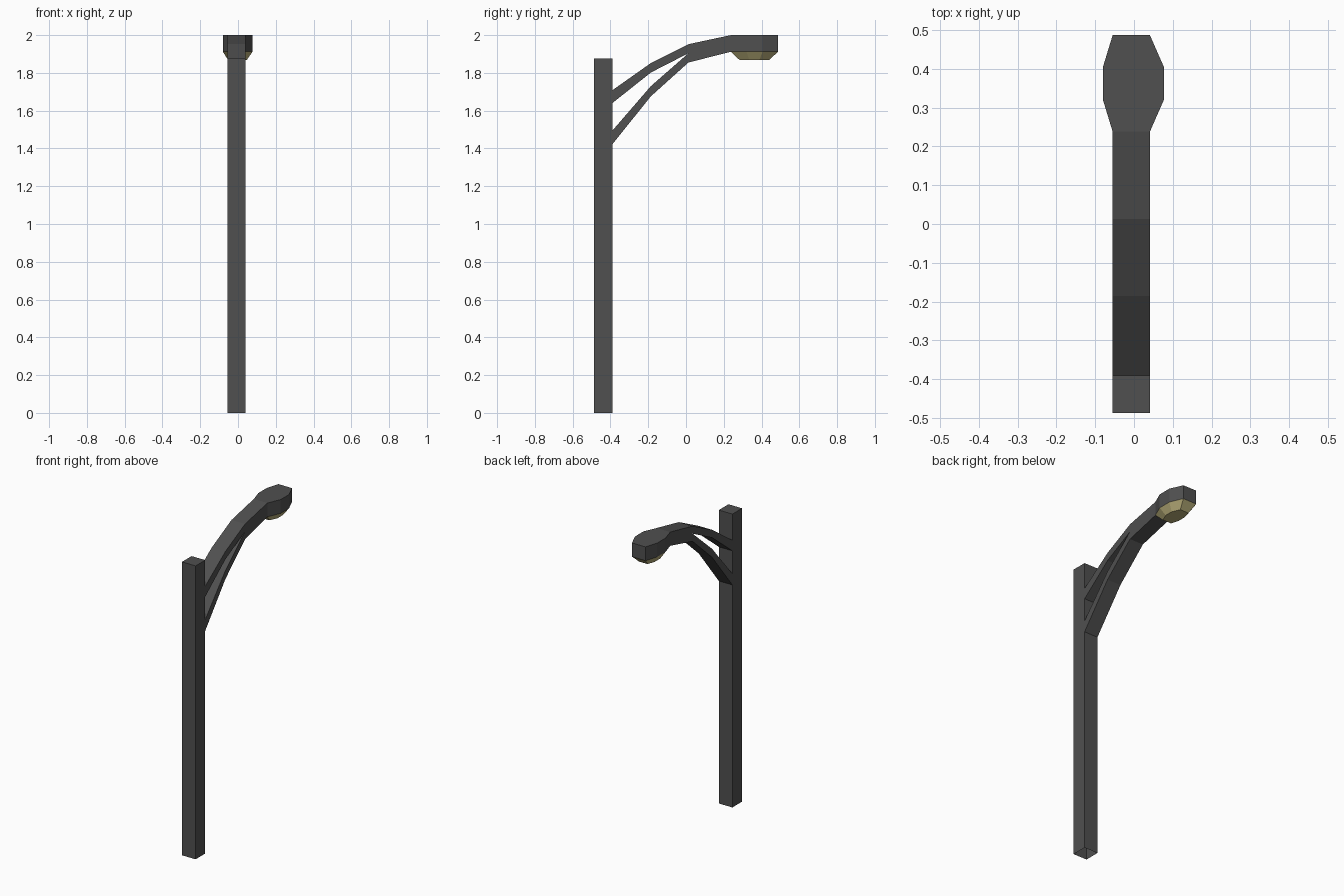
import bpy
from mathutils import Vector

if "Cube" in bpy.data.objects:
    bpy.data.objects.remove(bpy.data.objects["Cube"])


def material(name, color):
    m = bpy.data.materials.new(name)
    m.diffuse_color = (*color, 1)
    m.use_nodes = True
    m.node_tree.nodes["Principled BSDF"].inputs["Base Color"].default_value = m.diffuse_color
    return m


METAL = material("dark_metal", (0.08, 0.08, 0.08))
GLOW = material("lamp_glass", (0.5, 0.44, 0.2))
X0, X1 = -0.055, 0.041          # shared width of pole and arms


def loft(name, rings, mat, cap_start=False, cap_end=False, skip=()):
    """Skin a series of equal-sized rings; skip leaves out hidden joint sides."""
    n = len(rings[0])
    verts = [v for ring in rings for v in ring]
    faces = []
    for r in range(len(rings) - 1):
        for i in range(n):
            if i not in skip:
                j = (i + 1) % n
                faces.append((r*n + i, r*n + j, (r+1)*n + j, (r+1)*n + i))
    if cap_start:
        faces.append(tuple(reversed(range(n))))
    if cap_end:
        faces.append(tuple(range(len(verts) - n, len(verts))))
    mesh = bpy.data.meshes.new(name)
    mesh.from_pydata(verts, [], faces)
    mesh.materials.append(mat)
    obj = bpy.data.objects.new(name, mesh)
    bpy.context.collection.objects.link(obj)
    return obj


def flat_ring(outline, z):
    return [(x, y, z) for x, y in outline]


def arm(name, sections):
    """Rectangular beam through (y, bottom z, top z) sections."""
    rings = [[(X1, y, b), (X0, y, b), (X0, y, t), (X1, y, t)]
             for y, b, t in sections]
    return loft(name, rings, METAL)


# Square pole, open at the foot
square = [(X0, -0.487), (X1, -0.487), (X1, -0.39), (X0, -0.39)]
loft("pole", [flat_ring(square, 0), flat_ring(square, 1.875)], METAL, cap_end=True)

# Forked arm: two curved branches merging into one beam
arm("upper_branch", [(-0.39, 1.64, 1.708), (-0.186, 1.802, 1.852), (0.013, 1.904, 1.952)])
arm("lower_branch", [(-0.39, 1.422, 1.494), (-0.186, 1.676, 1.73), (0.013, 1.855, 1.904)])
arm("main_arm", [(0.013, 1.855, 1.952), (0.238, 1.912, 2.0)])

# Eight-sided lamp housing
outline = [(X1, 0.238), (0.077, 0.32), (0.077, 0.405), (X1, 0.487),
           (X0, 0.487), (-0.08, 0.405), (-0.08, 0.32), (X0, 0.238)]
loft("lamp_housing", [flat_ring(outline, 1.912), flat_ring(outline, 2.0)],
     METAL, cap_end=True, skip=(7,))

# Tapered glass below the housing
center = Vector((-0.006, 0.361))
small = [center + (Vector(p) - center) * 0.62 for p in outline]
loft("lamp_glass", [flat_ring(small, 1.867), flat_ring(outline, 1.912)],
     GLOW, cap_start=True)
